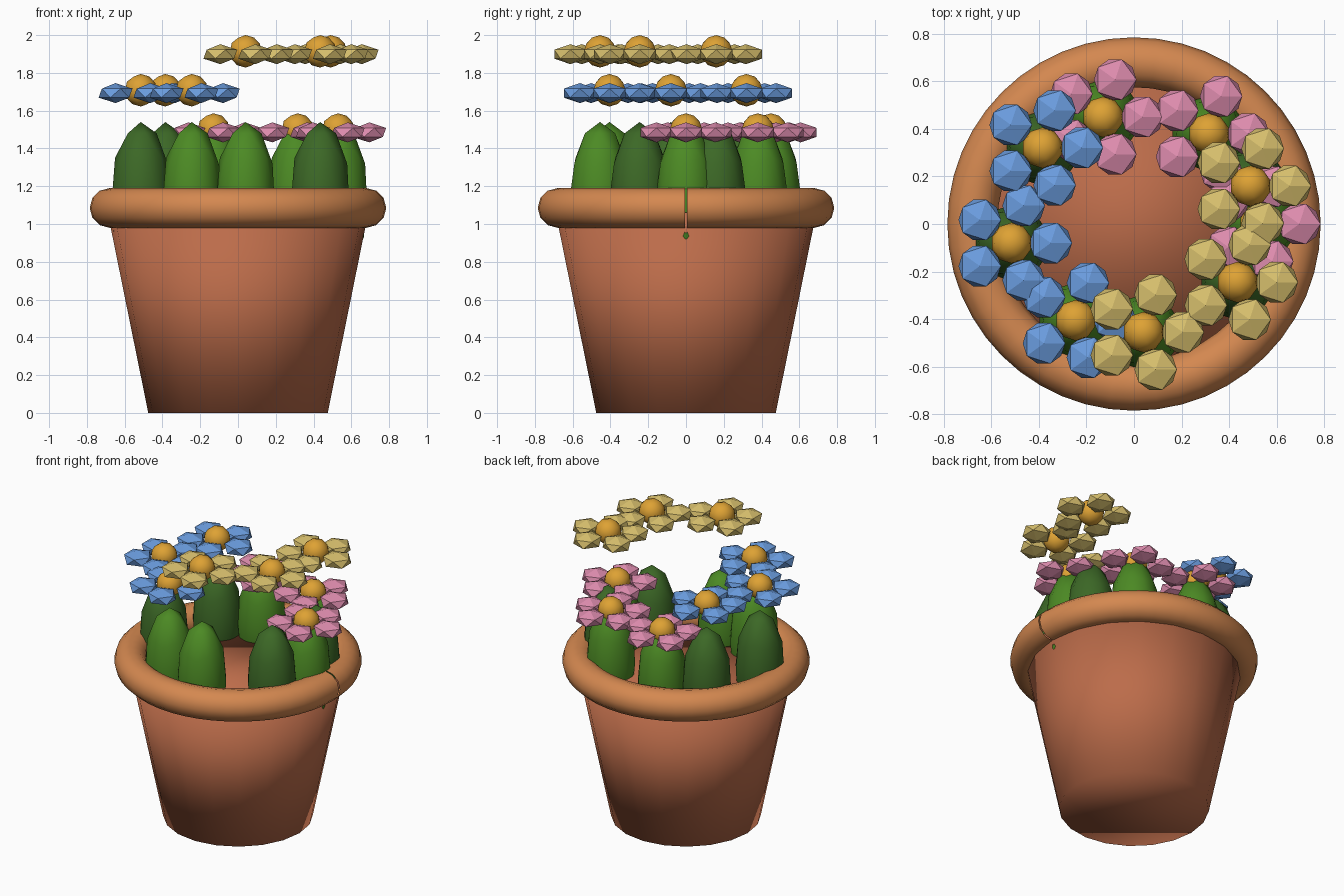
import bpy
import bmesh
from math import cos, sin, pi, tau
from mathutils import Vector, Matrix

if "Cube" in bpy.data.objects:
    bpy.data.objects.remove(bpy.data.objects["Cube"], do_unlink=True)


def material(name, rgb):
    # sRGB bytes to linear values
    lin = [((c / 255 + 0.055) / 1.055) ** 2.4 for c in rgb] + [1.0]
    mat = bpy.data.materials.new(name)
    mat.use_nodes = True
    mat.diffuse_color = lin
    mat.node_tree.nodes["Principled BSDF"].inputs["Base Color"].default_value = lin
    return mat


TERRACOTTA = material("terracotta", (188, 108, 74))
RIM = material("light terracotta", (212, 136, 80))
LIGHT_GREEN = material("light green", (76, 138, 36))
DARK_GREEN = material("dark green", (60, 104, 38))
PINK = material("pink", (222, 140, 174))
BLUE = material("blue", (106, 156, 222))
YELLOW = material("pale yellow", (214, 190, 108))
ORANGE = material("golden orange", (222, 162, 52))


def finish(bm, name, mat, smooth=True):
    bmesh.ops.recalc_face_normals(bm, faces=bm.faces)
    for f in bm.faces:
        f.smooth = smooth
    mesh = bpy.data.meshes.new(name)
    bm.to_mesh(mesh)
    bm.free()
    mesh.materials.append(mat)
    obj = bpy.data.objects.new(name, mesh)
    bpy.context.collection.objects.link(obj)
    return obj


def add_ball(bm, centre, size, detail):
    bmesh.ops.create_icosphere(
        bm, subdivisions=detail, radius=1,
        matrix=Matrix.Translation(centre) @ Matrix.Diagonal((*size, 1)))


# Pot body: tapered and closed at the top
POT_TOP = 1.06
bm = bmesh.new()
bmesh.ops.create_cone(bm, cap_ends=True, segments=20, radius1=0.475, radius2=0.69,
                      depth=POT_TOP, matrix=Matrix.Translation((0, 0, POT_TOP / 2)))
finish(bm, "pot_body", TERRACOTTA)

# Rolled rim: a round section swept around the pot, with a fine seam at +x
bm = bmesh.new()
GAP = 0.006
ring = [bm.verts.new((0.68 + 0.105 * cos(i * tau / 12), 0, 1.085 + 0.105 * sin(i * tau / 12)))
        for i in range(12)]
section = [bm.edges.new((ring[i], ring[i - 1])) for i in range(12)]
bmesh.ops.rotate(bm, verts=ring, cent=(0, 0, 0), matrix=Matrix.Rotation(GAP, 3, 'Z'))
bmesh.ops.spin(bm, geom=ring + section, cent=(0, 0, 0), axis=(0, 0, 1),
               angle=tau - 2 * GAP, steps=48)
finish(bm, "pot_rim", RIM)


# Plants: one pointed leaf with a five-petalled flower floating above it
def plant(label, x, y, z, petal_mat, leaf_mat):
    bm = bmesh.new()
    add_ball(bm, (x, y, 1.14), (0.16, 0.16, 0.4), 2)
    finish(bm, label + "_leaf", leaf_mat)

    bm = bmesh.new()
    for i in range(5):
        a = i * tau / 5
        add_ball(bm, (x + 0.165 * cos(a), y + 0.165 * sin(a), z), (0.1, 0.1, 0.053), 1)
    finish(bm, label + "_petals", petal_mat, smooth=False)

    bm = bmesh.new()
    add_ball(bm, (x, y, z + 0.015), (0.086, 0.086, 0.086), 2)
    finish(bm, label + "_flower_centre", ORANGE)


L, D = LIGHT_GREEN, DARK_GREEN
groups = [
    ("pink", PINK, 1.485, [(0.53, 0.0, L), (0.315, 0.38, L), (-0.13, 0.45, L)]),
    ("blue", BLUE, 1.693, [(-0.385, 0.32, D), (-0.515, -0.08, D), (-0.245, -0.405, L)]),
    ("yellow", YELLOW, 1.899, [(0.04, -0.455, L), (0.435, -0.245, D), (0.49, 0.16, D)]),
]
for colour, mat, height, spots in groups:
    for n, (x, y, leaf) in enumerate(spots, 1):
        plant(f"{colour}_plant_{n}", x, y, height, mat, leaf)
